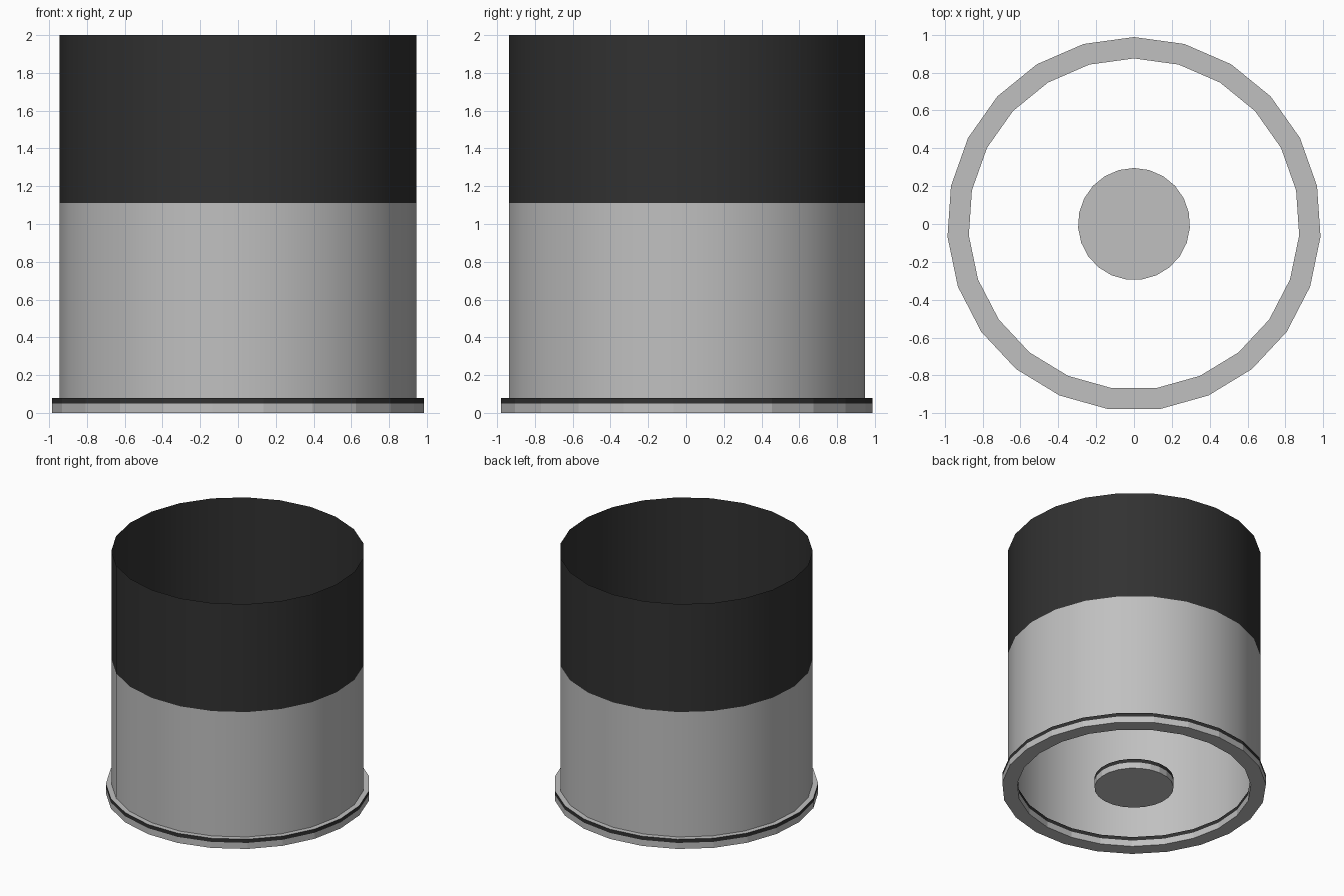
import bpy, bmesh, math

if "Cube" in bpy.data.objects:
    bpy.data.objects.remove(bpy.data.objects["Cube"])

SIDES = 23


def material(name, value):
    m = bpy.data.materials.new(name)
    m.diffuse_color = (value, value, value, 1)
    m.use_nodes = True
    m.node_tree.nodes["Principled BSDF"].inputs["Base Color"].default_value = m.diffuse_color
    return m


grey = material("light grey", 0.527)
black = material("charcoal", 0.031)


def lathe(name, profile, is_black, closed=False, smooth=False):
    """Spin a (radius, height) profile round z; is_black picks the dark faces."""
    bm = bmesh.new()
    rings = []
    for r, z in profile:
        if r == 0:
            rings.append([bm.verts.new((0, 0, z))] * SIDES)
            continue
        rings.append([bm.verts.new((r * math.sin(-2 * math.pi * i / SIDES),
                                    r * math.cos(2 * math.pi * i / SIDES), z))
                      for i in range(SIDES)])
    pairs = list(zip(rings, rings[1:]))
    if closed:
        pairs.append((rings[-1], rings[0]))
    for a, b in pairs:
        for i in range(SIDES):
            j = (i + 1) % SIDES
            corners = list(dict.fromkeys((a[i], a[j], b[j], b[i])))
            f = bm.faces.new(corners)
            f.smooth = smooth
    bm.normal_update()
    for f in bm.faces:
        f.material_index = int(is_black(f))
    mesh = bpy.data.meshes.new(name)
    bm.to_mesh(mesh)
    bm.free()
    mesh.materials.append(grey)
    mesh.materials.append(black)
    obj = bpy.data.objects.new(name, mesh)
    bpy.context.collection.objects.link(obj)
    return obj


def upper_band(f):
    # dark stripe on upright faces just under the top of the base parts
    return abs(f.normal.z) < 0.5 and f.calc_center_median().z > 0.05


# Thin open sleeve: grey below, charcoal above
lathe("sleeve", [(0.947, 0.08), (0.947, 1.11), (0.947, 2.0)],
      lambda f: f.calc_center_median().z > 1.11, smooth=True)

# Base ring with dark stripe inside and out
lathe("base_ring", [(0.875, 0), (0.988, 0), (0.988, 0.05), (0.988, 0.08),
                    (0.875, 0.08), (0.875, 0.05)][::1], upper_band, closed=True)

# Separate disc at the centre of the base
lathe("centre_disc", [(0, 0), (0.296, 0), (0.296, 0.05), (0.296, 0.08), (0, 0.08)],
      upper_band)
